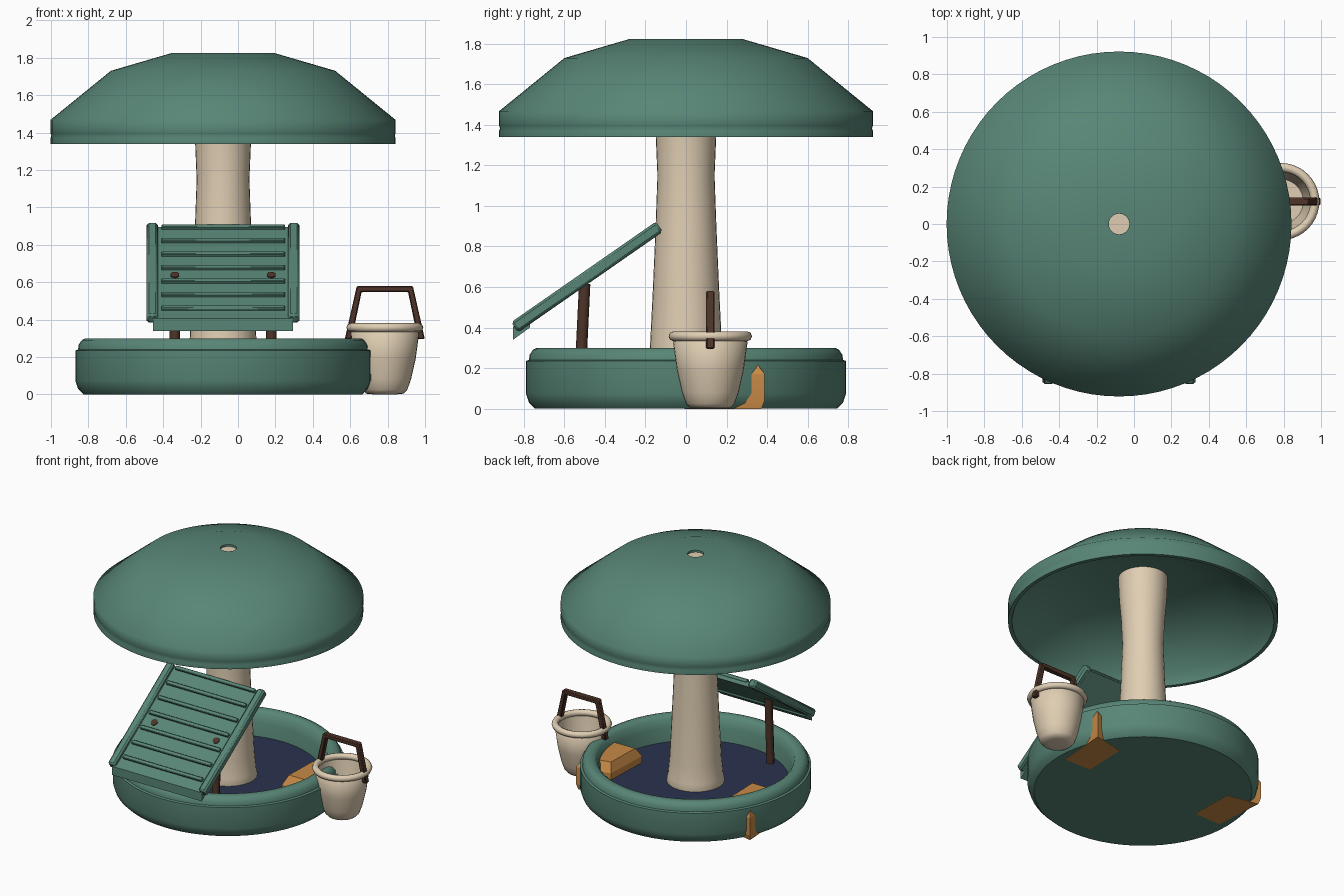
import bpy, bmesh, math
from mathutils import Vector, Matrix

if "Cube" in bpy.data.objects:
    bpy.data.objects.remove(bpy.data.objects["Cube"])

CX = -0.08  # axis of the basin, column and canopy


def material(name, r, g, b):
    m = bpy.data.materials.new(name)
    lin = [((c / 255 + 0.055) / 1.055) ** 2.4 for c in (r, g, b)]
    m.diffuse_color = (*lin, 1)
    m.use_nodes = True
    m.node_tree.nodes["Principled BSDF"].inputs["Base Color"].default_value = m.diffuse_color
    return m


GREEN = material("sage green", 88, 134, 118)
CREAM = material("cream", 224, 206, 179)
BROWN = material("dark brown", 78, 52, 40)
OCHRE = material("ochre", 200, 138, 70)
NAVY = material("navy", 42, 51, 79)


def finish(name, bm, mat, angle=30, bevel=0):
    bmesh.ops.recalc_face_normals(bm, faces=bm.faces)
    me = bpy.data.meshes.new(name)
    bm.to_mesh(me)
    bm.free()
    me.materials.append(mat)
    ob = bpy.data.objects.new(name, me)
    bpy.context.collection.objects.link(ob)
    bpy.ops.object.select_all(action='DESELECT')
    ob.select_set(True)
    bpy.context.view_layer.objects.active = ob
    bpy.ops.object.shade_smooth_by_angle(angle=math.radians(angle))
    if bevel:
        mod = ob.modifiers.new("bevel", 'BEVEL')
        mod.width = bevel
        mod.segments = 1
    return ob


def loft(bm, rings, closed=False):
    """Skin a row of vertex rings, capping both ends unless closed."""
    n = len(rings[0])
    pairs = list(zip(rings, rings[1:]))
    if closed:
        pairs.append((rings[-1], rings[0]))
    for a, b in pairs:
        for i in range(n):
            j = (i + 1) % n
            bm.faces.new((a[i], a[j], b[j], b[i]))
    if not closed:
        bm.faces.new(rings[0])
        bm.faces.new(rings[-1])


def lathe(name, profile, mat, centre=(CX, 0), n=64, angle=40, closed=False):
    """Spin (radius, height) points around a vertical axis."""
    bm = bmesh.new()
    turns = [2 * math.pi * i / n for i in range(n)]
    rings = [[bm.verts.new((centre[0] + r * math.cos(t), centre[1] + r * math.sin(t), z))
              for t in turns] for r, z in profile]
    loft(bm, rings, closed)
    return finish(name, bm, mat, angle)


def box(name, loc, size, mat, rot=0.0, bevel=0):
    bm = bmesh.new()
    M = Matrix.Translation(loc) @ Matrix.Rotation(rot, 4, 'X') @ Matrix.Diagonal((*size, 1))
    bmesh.ops.create_cube(bm, size=1, matrix=M)
    return finish(name, bm, mat, 30, bevel)


def rod(name, a, b, r, mat, n=8):
    a, b = Vector(a), Vector(b)
    bm = bmesh.new()
    M = Matrix.Translation((a + b) / 2) @ (b - a).to_track_quat('Z', 'Y').to_matrix().to_4x4()
    bmesh.ops.create_cone(bm, cap_ends=True, segments=n, radius1=r, radius2=r,
                          depth=(b - a).length, matrix=M)
    return finish(name, bm, mat, 50)


# Basin with rounded rim, and its floor
lathe("basin", [(0.745, 0), (0.775, 0.03), (0.79, 0.075), (0.79, 0.235), (0.775, 0.24),
                (0.772, 0.265), (0.755, 0.29), (0.735, 0.30), (0.70, 0.30), (0.675, 0.28),
                (0.655, 0.22), (0.64, 0.11)], GREEN, angle=45)
lathe("basin_floor", [(0.643, 0.112), (0.642, 0.12)], NAVY)

# Column
lathe("column", [(0.19, 0.09), (0.20, 0.125), (0.19, 0.17), (0.178, 0.30), (0.163, 0.60),
                 (0.150, 0.90), (0.141, 1.15), (0.149, 1.34), (0.162, 1.50), (0.17, 1.68),
                 (0.06, 1.81)], CREAM, n=32)

# Canopy shell with a hole on top
lathe("canopy", [(0.055, 1.825), (0.275, 1.825), (0.60, 1.73), (0.922, 1.468), (0.922, 1.395),
                 (0.918, 1.385), (0.922, 1.37), (0.922, 1.34), (0.895, 1.34),
                 (0.865, 1.42), (0.57, 1.62), (0.27, 1.67), (0.055, 1.68)],
      GREEN, n=80, angle=60, closed=True)

# Bevelled blocks on both sides of the basin, their corners poke through the wall
for s, side in ((-1, "left"), (1, "right")):
    bm = bmesh.new()
    corners = [(0.46, -0.02), (0.695, -0.02), (0.725, 0.388), (0.47, 0.335)]
    c = Vector((0.59, 0.175))
    rings = []
    for z, k in ((-0.001, 0.93), (0.04, 1.0), (0.17, 1.0), (0.235, 0.78)):
        pts = [c + (Vector(p) - c) * k for p in corners]
        rings.append([bm.verts.new((CX + s * q.x, q.y, z)) for q in pts])
    loft(bm, rings)
    finish(side + "_block", bm, OCHRE, 15)

# Slanted slatted board in front
TILT = math.radians(34.8)
U = Vector((0, math.cos(TILT), math.sin(TILT)))
N = Vector((0, -math.sin(TILT), math.cos(TILT)))
O = Vector((CX, -0.485, 0.645))


def on_board(x, u, n):
    return O + Vector((x, 0, 0)) + U * u + N * n


box("board_panel", on_board(0, -0.005, -0.008), (0.75, 0.86, 0.034), GREEN, TILT)
bm = bmesh.new()
loft(bm, [[bm.verts.new((CX + x, y, z)) for y, z in
           ((-0.853, 0.34), (-0.853, 0.405), (-0.77, 0.455), (-0.77, 0.40))]
          for x in (-0.375, 0.375)])
finish("board_lip", bm, GREEN)
for k in range(7):
    u = (0.888 - 0.0722 * k - 0.652) / math.sin(TILT)
    box(f"board_ridge_{k + 1}", on_board(0, u, 0.013), (0.66, 0.028, 0.026), GREEN, TILT, 0.004)
for s, side in ((-1, "left"), (1, "right")):
    box(side + "_board_rail", on_board(s * 0.378, 0, 0.006), (0.06, 0.87, 0.06), GREEN, TILT, 0.012)
    x = s * 0.258
    rod(side + "_board_post", (CX + x, -0.525, 0.1), (CX + x, -0.50, 0.615), 0.028, BROWN)
    b = on_board(x, -0.028, 0.005)
    rod(side + "_board_bolt", b, b + N * 0.01, 0.025, BROWN, 10)

# Bucket, hollow, with a rolled rim
BX, BY = 0.785, 0.12
lathe("bucket", [(0.06, 0), (0.10, 0.004), (0.12, 0.025), (0.14, 0.08), (0.165, 0.19),
                 (0.184, 0.33), (0.168, 0.345), (0.148, 0.19), (0.12, 0.05)],
      CREAM, (BX, BY), 32, 60)
rim = [(0.182 + 0.024 * math.cos(a * math.pi / 4), 0.357 + 0.024 * math.sin(a * math.pi / 4))
       for a in range(8)]
lathe("bucket_rim", rim, CREAM, (BX, BY), 40, 60, closed=True)

# Bucket handle, a square bar bent in a trapezoid
outer = [(0.214, 0.295), (0.15, 0.58)]
inner = [(0.177, 0.295), (0.124, 0.548)]
bm = bmesh.new()
line_o = [(-x, z) for x, z in outer] + outer[::-1]
line_i = [(-x, z) for x, z in inner] + inner[::-1]
loft(bm, [[bm.verts.new((BX + x, BY + y, z)) for x, z, y in
           ((xo, zo, -0.021), (xo, zo, 0.021), (xi, zi, 0.021), (xi, zi, -0.021))]
          for (xo, zo), (xi, zi) in zip(line_o, line_i)])
finish("bucket_handle", bm, BROWN, 20, 0.006)
